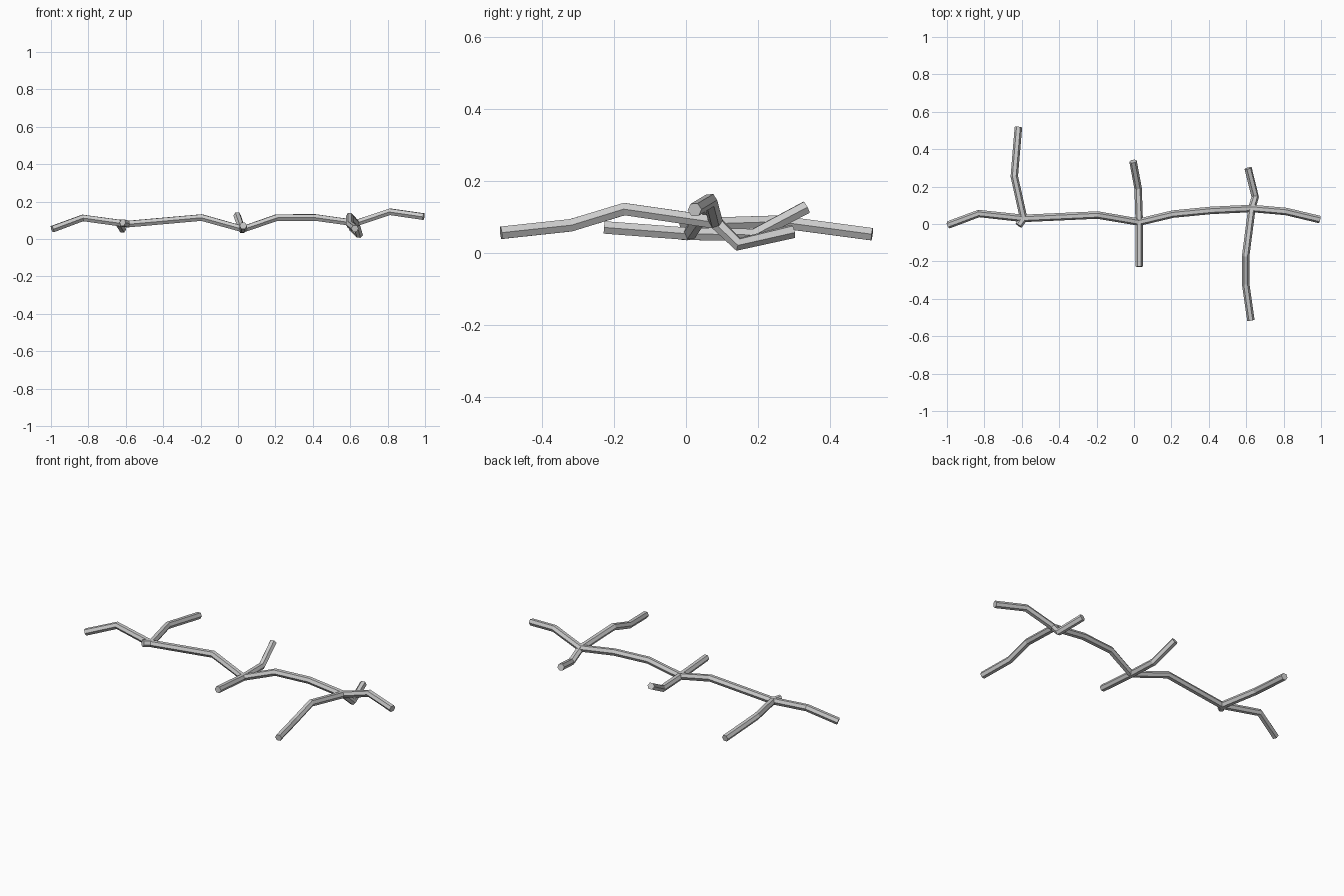
import bpy

if "Cube" in bpy.data.objects:
    bpy.data.objects.remove(bpy.data.objects["Cube"])

RADIUS = 0.02


def tube(name, points):
    """Six-sided capped tube along a path."""
    curve = bpy.data.curves.new(name, 'CURVE')
    curve.dimensions = '3D'
    curve.bevel_depth = RADIUS
    curve.bevel_resolution = 1
    curve.use_fill_caps = True
    spline = curve.splines.new('POLY')
    spline.points.add(len(points) - 1)
    for p, co in zip(spline.points, points):
        p.co = (*co, 1)
    spline.use_smooth = False
    obj = bpy.data.objects.new(name, curve)
    bpy.context.collection.objects.link(obj)
    bpy.ops.object.select_all(action='DESELECT')
    obj.select_set(True)
    bpy.context.view_layer.objects.active = obj
    bpy.ops.object.convert(target='MESH')
    bpy.ops.object.shade_flat()


# Junctions on the main stem
left = (-0.59, 0.03, 0.08)
middle = (0.028, 0.01, 0.053)
right = (0.63, 0.083, 0.085)

# Main stem
tube("main_stem", [
    (-0.993, -0.005, 0.053), (-0.83, 0.056, 0.113), left,
    (-0.195, 0.048, 0.115), middle, (0.208, 0.053, 0.115),
    (0.415, 0.073, 0.115), right, (0.812, 0.067, 0.146),
    (0.993, 0.024, 0.12)])

# Side branches
tube("left_back_branch", [left, (-0.64, 0.255, 0.087), (-0.618, 0.518, 0.052)])
tube("left_front_stub", [left, (-0.617, -0.008, 0.088)])
tube("middle_back_branch", [middle, (0.022, 0.19, 0.05), (-0.005, 0.335, 0.127)])
tube("middle_front_branch", [middle, (0.028, -0.228, 0.071)])
tube("right_back_branch", [right, (0.648, 0.145, 0.024), (0.61, 0.298, 0.06)])
tube("right_front_branch", [
    right, (0.597, -0.172, 0.122), (0.597, -0.32, 0.077), (0.625, -0.515, 0.056)])
